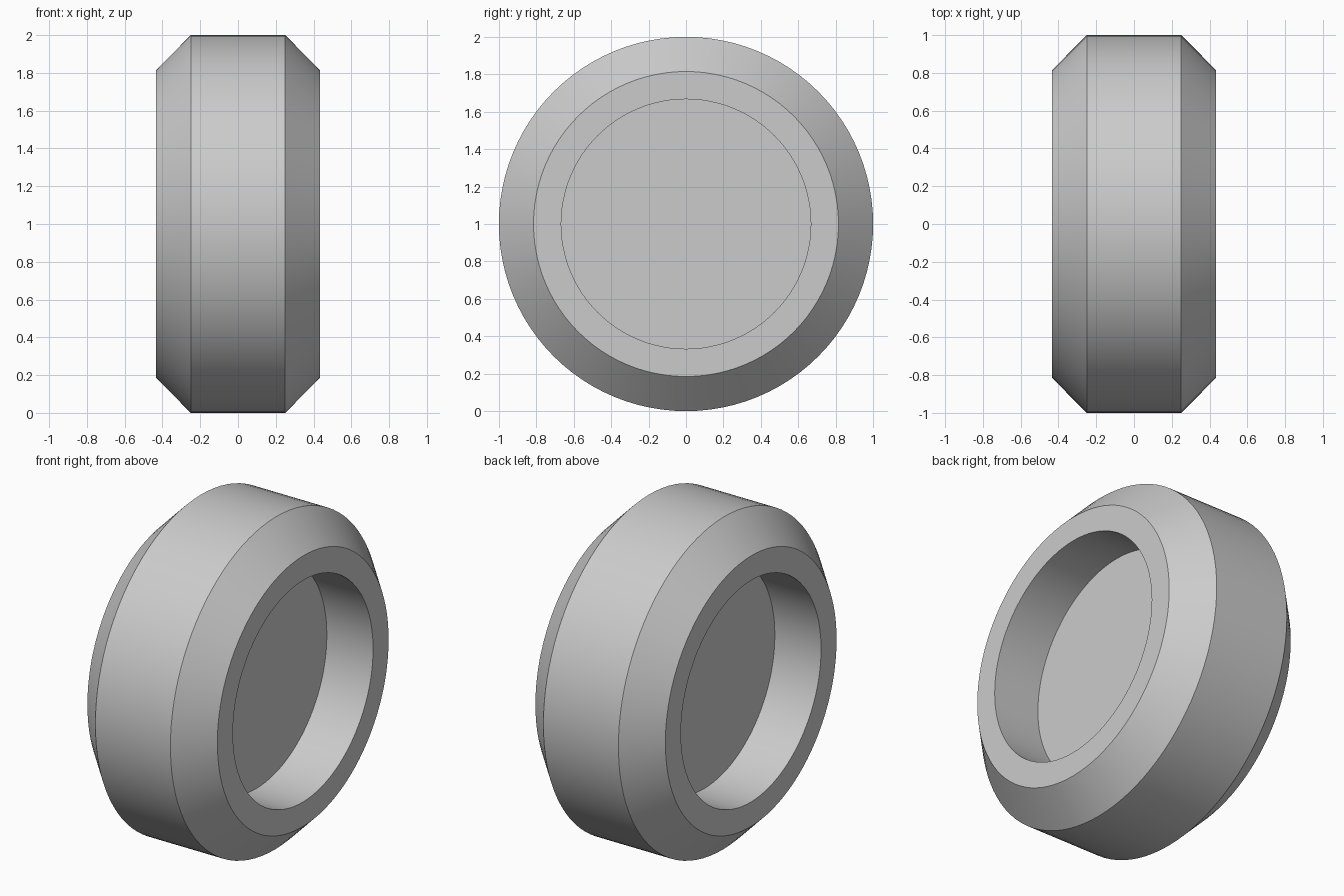
import bpy, bmesh, math
from mathutils import Matrix, Vector

cube = bpy.data.objects.get("Cube")
if cube:
    bpy.data.objects.remove(cube, do_unlink=True)

SEGMENTS = 96

# Plain grey
grey = bpy.data.materials.new("grey")
grey.use_nodes = True
colour = (0.6, 0.6, 0.6, 1)
grey.diffuse_color = colour
grey.node_tree.nodes["Principled BSDF"].inputs["Base Color"].default_value = colour

# Half profile as (x, radius): hub floor, recess wall, side rim, chamfer, tread
half = [(0.125, 0), (0.125, 0.667), (0.433, 0.667), (0.433, 0.815), (0.25, 1)]
profile = half + [(-x, r) for x, r in reversed(half)]

# Wheel: profile turned about the x axis
bm = bmesh.new()
verts = [bm.verts.new((x, 0, r)) for x, r in profile]
edges = [bm.edges.new(pair) for pair in zip(verts, verts[1:])]
bmesh.ops.spin(bm, geom=verts + edges, cent=(0, 0, 0), axis=(1, 0, 0),
               angle=math.tau, steps=SEGMENTS, use_merge=True)
bmesh.ops.remove_doubles(bm, verts=bm.verts, dist=0.0001)
bmesh.ops.recalc_face_normals(bm, faces=bm.faces)
bm.transform(Matrix.Translation(Vector((0, 0, 1))))

mesh = bpy.data.meshes.new("wheel")
bm.to_mesh(mesh)
bm.free()
mesh.materials.append(grey)
wheel = bpy.data.objects.new("wheel", mesh)
bpy.context.collection.objects.link(wheel)

# Smooth round surfaces with sharp rims
bpy.context.view_layer.objects.active = wheel
wheel.select_set(True)
bpy.ops.object.shade_smooth_by_angle(angle=math.radians(30))
